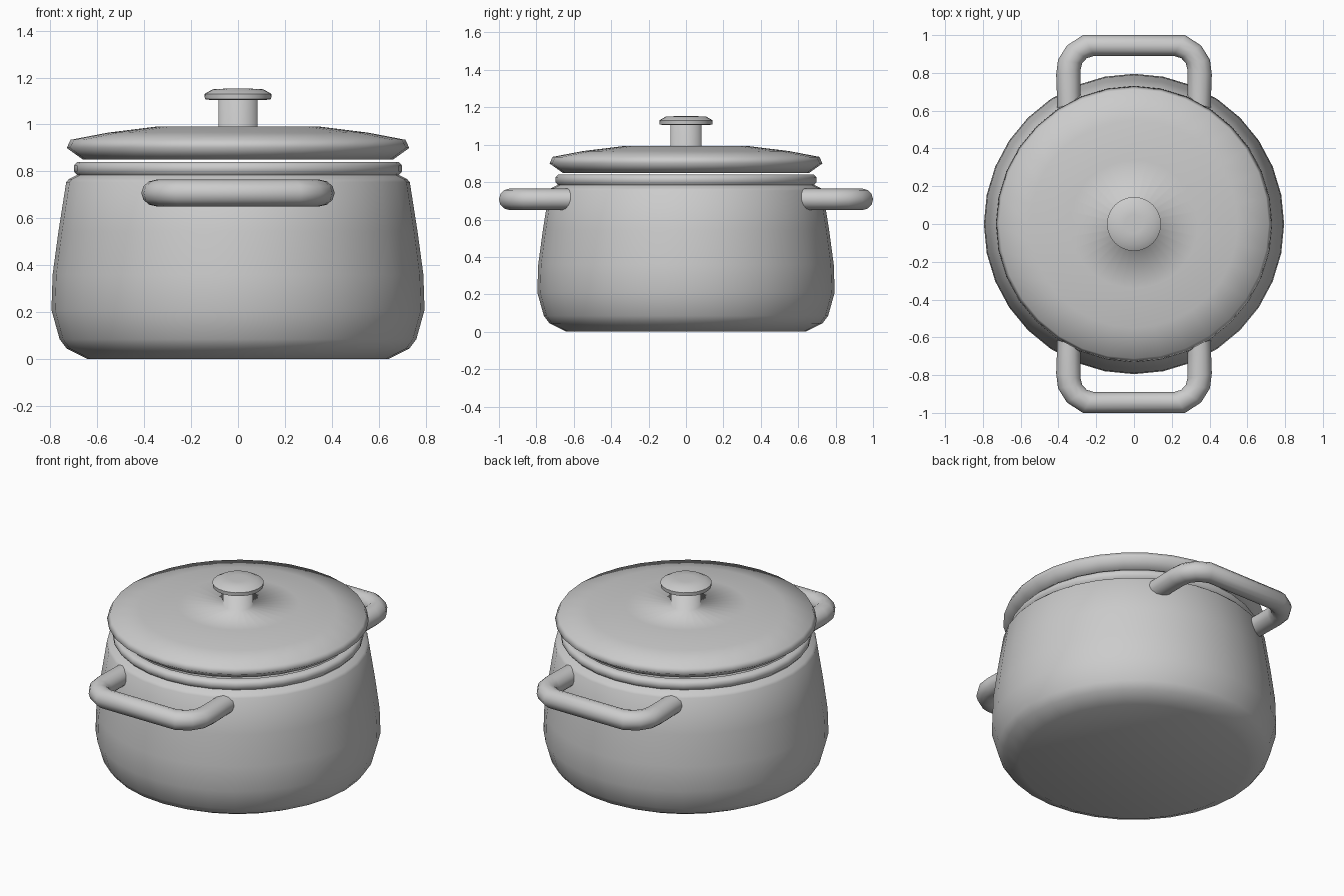
import bpy, bmesh, math
from mathutils import Vector

if "Cube" in bpy.data.objects:
    bpy.data.objects.remove(bpy.data.objects["Cube"])

SEG = 32


def finish(name, bm, angle):
    bmesh.ops.remove_doubles(bm, verts=bm.verts, dist=1e-5)
    bmesh.ops.recalc_face_normals(bm, faces=bm.faces)
    mesh = bpy.data.meshes.new(name)
    bm.to_mesh(mesh)
    bm.free()
    ob = bpy.data.objects.new(name, mesh)
    bpy.context.collection.objects.link(ob)
    bpy.ops.object.select_all(action='DESELECT')
    ob.select_set(True)
    bpy.context.view_layer.objects.active = ob
    bpy.ops.object.shade_smooth_by_angle(angle=math.radians(angle))
    return ob


def skin(bm, rings):
    """Join consecutive rings with quads and cap both ends."""
    rows = [[bm.verts.new(p) for p in ring] for ring in rings]
    for a, b in zip(rows, rows[1:]):
        for i in range(len(a)):
            j = (i + 1) % len(a)
            bm.faces.new((a[i], a[j], b[j], b[i]))
    bm.faces.new(rows[0])
    bm.faces.new(rows[-1])


def lathe(name, profile, angle=60, seg=SEG):
    bm = bmesh.new()
    turn = [2 * math.pi * i / seg for i in range(seg)]
    skin(bm, [[(r * math.cos(t), r * math.sin(t), z) for t in turn] for r, z in profile])
    return finish(name, bm, angle)


# Pot body: outer wall, neck, rim, then inner wall down to the inside floor
lathe("pot_body", [
    (0.64, 0), (0.73, 0.045), (0.76, 0.085), (0.795, 0.21), (0.79, 0.36),
    (0.765, 0.545), (0.732, 0.755), (0.72, 0.768), (0.685, 0.785),
    (0.699, 0.80), (0.699, 0.825), (0.685, 0.84), (0.655, 0.84),
    (0.65, 0.78), (0.70, 0.74), (0.76, 0.36), (0.765, 0.21), (0.71, 0.07), (0.63, 0.03)])

# Lid with the knob stem growing out of it
lathe("lid", [
    (0.30, 0.85), (0.66, 0.85), (0.73, 0.90), (0.713, 0.935), (0.55, 0.966),
    (0.34, 0.992), (0.083, 0.992), (0.083, 1.11)], angle=100)

# Knob cap
lathe("knob", [
    (0.115, 1.104), (0.141, 1.108), (0.143, 1.13), (0.108, 1.15), (0.05, 1.153)], seg=24)

# Loop handles: outer and inner edge points of one half, swept with an oval section
HALF = [((0.405, 0.56), (0.28, 0.56)), ((0.408, 0.68), (0.284, 0.70)),
        ((0.412, 0.79), (0.282, 0.82)), ((0.402, 0.87), (0.275, 0.85)),
        ((0.355, 0.945), (0.25, 0.878)), ((0.27, 1.0), (0.21, 0.89))]
PATH = HALF + [((-a[0], a[1]), (-b[0], b[1])) for a, b in reversed(HALF)]
for name, side in (("front_handle", -1), ("back_handle", 1)):
    rings = []
    for outer, inner in PATH:
        o, n = Vector((*outer, 0)), Vector((*inner, 0))
        mid, half = (o + n) / 2, (o - n) / 2
        ring = []
        for i in range(12):
            t = 2 * math.pi * i / 12
            p = mid + half * math.cos(t)
            ring.append((p.x, p.y * side, 0.708 + 0.057 * math.sin(t)))
        rings.append(ring)
    bm = bmesh.new()
    skin(bm, rings)
    finish(name, bm, 60)
